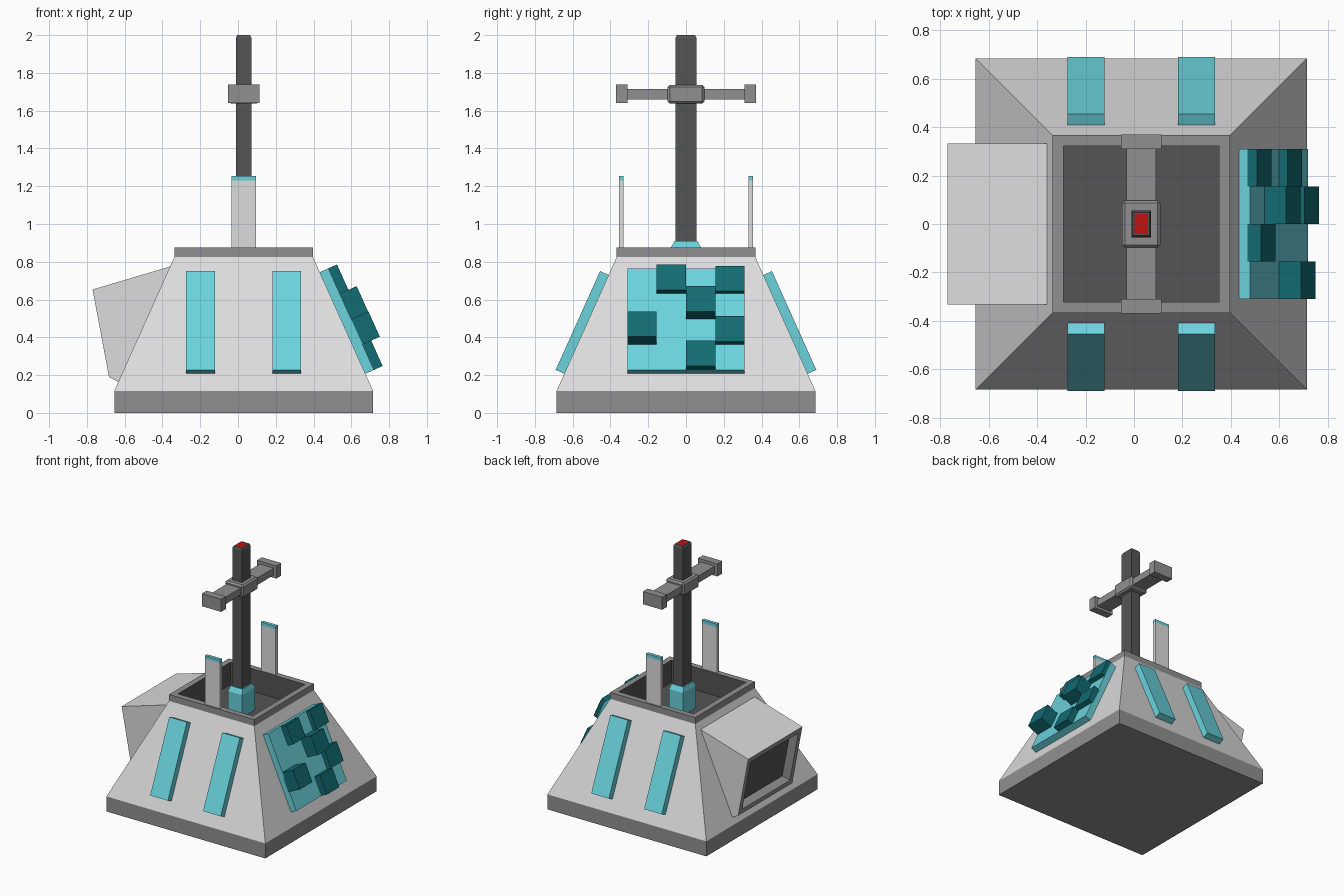
import bpy, bmesh
from mathutils import Vector

if "Cube" in bpy.data.objects:
    bpy.data.objects.remove(bpy.data.objects["Cube"])

CX = 0.03  # centre of the tower in x


def material(name, rgb):
    m = bpy.data.materials.new(name)
    m.diffuse_color = (*rgb, 1)
    m.use_nodes = True
    m.node_tree.nodes["Principled BSDF"].inputs["Base Color"].default_value = m.diffuse_color
    return m


LIGHT = material("light_grey", (0.72, 0.72, 0.72))
MID = material("mid_grey", (0.28, 0.28, 0.28))
DARK = material("dark_grey", (0.09, 0.09, 0.09))
CYAN = material("cyan", (0.145, 0.65, 0.72))
TEAL = material("dark_teal", (0.006, 0.15, 0.17))
RED = material("red", (0.52, 0.006, 0.006))


def finish(name, bm, *mats):
    me = bpy.data.meshes.new(name)
    bm.to_mesh(me)
    bm.free()
    for m in mats:
        me.materials.append(m)
    ob = bpy.data.objects.new(name, me)
    bpy.context.collection.objects.link(ob)
    return ob


def stack(name, levels, mat, cap_mat=None, y=0, bottom=True, top=True):
    """Rectangular rings (z, half x, half y) joined from bottom to top."""
    bm = bmesh.new()
    rings = [[bm.verts.new((CX + sx * hx, y + sy * hy, z))
              for sx, sy in ((-1, -1), (1, -1), (1, 1), (-1, 1))]
             for z, hx, hy in levels]
    for a, b in zip(rings, rings[1:]):
        for i in range(4):
            j = (i + 1) % 4
            bm.faces.new((a[i], a[j], b[j], b[i]))
    if bottom:
        bm.faces.new(rings[0][::-1])
    if top:
        bm.faces.new(rings[-1]).material_index = 1 if cap_mat else 0
    return finish(name, bm, mat, *([cap_mat] if cap_mat else []))


def slope_box(name, n, t, s, h, mat):
    """Box lying on the sloped side facing n: across t, up the slope s, outward h."""
    n = Vector(n)
    across = Vector((0, 0, 1)).cross(n)
    up = -n * 0.41 + Vector((0, 0, 0.912))
    out = n * 0.912 + Vector((0, 0, 0.41))
    origin = Vector((CX, 0, 0.117)) + n * 0.685
    bm = bmesh.new()
    bmesh.ops.create_cube(bm, size=1)
    for v in bm.verts:
        c = v.co.copy()
        v.co = (origin + across * t[c.x > 0] + up * s[c.y > 0] + out * h[c.z > 0])
    bmesh.ops.recalc_face_normals(bm, faces=bm.faces)
    return finish(name, bm, mat)


# Base slab, sloped body and top rim with sunken well
stack("base_slab", [(0, .685, .685), (.117, .685, .685)], MID)
stack("sloped_body", [(.117, .685, .685), (.825, .367, .367)], LIGHT,
      bottom=False, top=False)
stack("top_rim", [(.825, .367, .367), (.875, .367, .367), (.875, .322, .322)], MID,
      bottom=False, top=False)
stack("sunken_well", [(.875, .322, .322), (.70, .322, .322)], DARK, bottom=False)

# Mast with red top and cyan foot
stack("mast", [(.70, .041, .055), (1.985, .041, .055), (2, .034, .048), (2, .027, .041)],
      DARK, RED)
stack("mast_foot", [(.70, .062, .08), (.875, .062, .08), (.91, .05, .06)], CYAN)

# Crossbar with bevelled hub and end blocks
stack("crossbar", [(1.66, .06, .32), (1.715, .06, .32)], MID)
hub = stack("crossbar_hub", [(1.637, .079, .098), (1.737, .079, .098)], MID)
bev = hub.modifiers.new("bevel", 'BEVEL')
bev.width, bev.segments = 0.012, 1
for side, sy in (("front", -1), ("back", 1)):
    stack(f"crossbar_end_{side}", [(1.64, .083, .03), (1.738, .083, .03)], MID, y=sy * .34)
    # Upright posts on the rim with cyan tips
    stack(f"post_{side}", [(.87, .064, .0125), (1.23, .064, .0125)], LIGHT, y=sy * .343)
    stack(f"post_tip_{side}", [(1.23, .064, .0125), (1.255, .064, .0125)], CYAN, y=sy * .343)
    # Cyan strips on the front and back slopes
    for i, c in enumerate((-.228, .228)):
        slope_box(f"strip_{side}_{i}", (0, sy, 0), (c - .076, c + .076),
                  (.099, .672), (-.005, .05), CYAN)

# Panel on the right slope with raised blocks: (column, row, height)
slope_box("side_panel", (1, 0, 0), (-.31, .31), (.099, .688), (-.005, .05), CYAN)
for c, r, h in ((1, 3, .1), (3, 3, .083), (2, 2, .148), (0, 1, .15), (3, 1, .088), (2, 0, .1)):
    t0, s0 = -.31 + c * .155, .099 + r * .1473
    slope_box(f"panel_block_{c}_{r}", (1, 0, 0), (t0, t0 + .155), (s0, s0 + .1473),
              (.04, h), TEAL)

# Hood on the left side with framed opening
bm = bmesh.new()
profile = ((-.33, .784), (-.77, .653), (-.683, .19), (-.60, .147))
a, b = [[bm.verts.new((x, y, z)) for x, z in profile] for y in (-.333, .333)]
for i in range(4):
    j = (i + 1) % 4
    bm.faces.new((a[i], a[j], b[j], b[i]))
bm.faces.new(a)
bm.faces.new(b)
bmesh.ops.recalc_face_normals(bm, faces=bm.faces)
mouth = min(bm.faces, key=lambda f: f.calc_center_median().x)
mouth.material_index = 1
bmesh.ops.inset_region(bm, faces=[mouth], thickness=.055)
bmesh.ops.inset_region(bm, faces=[mouth], thickness=.02, depth=-.06)
mouth.material_index = 2
finish("side_hood", bm, LIGHT, MID, DARK)
